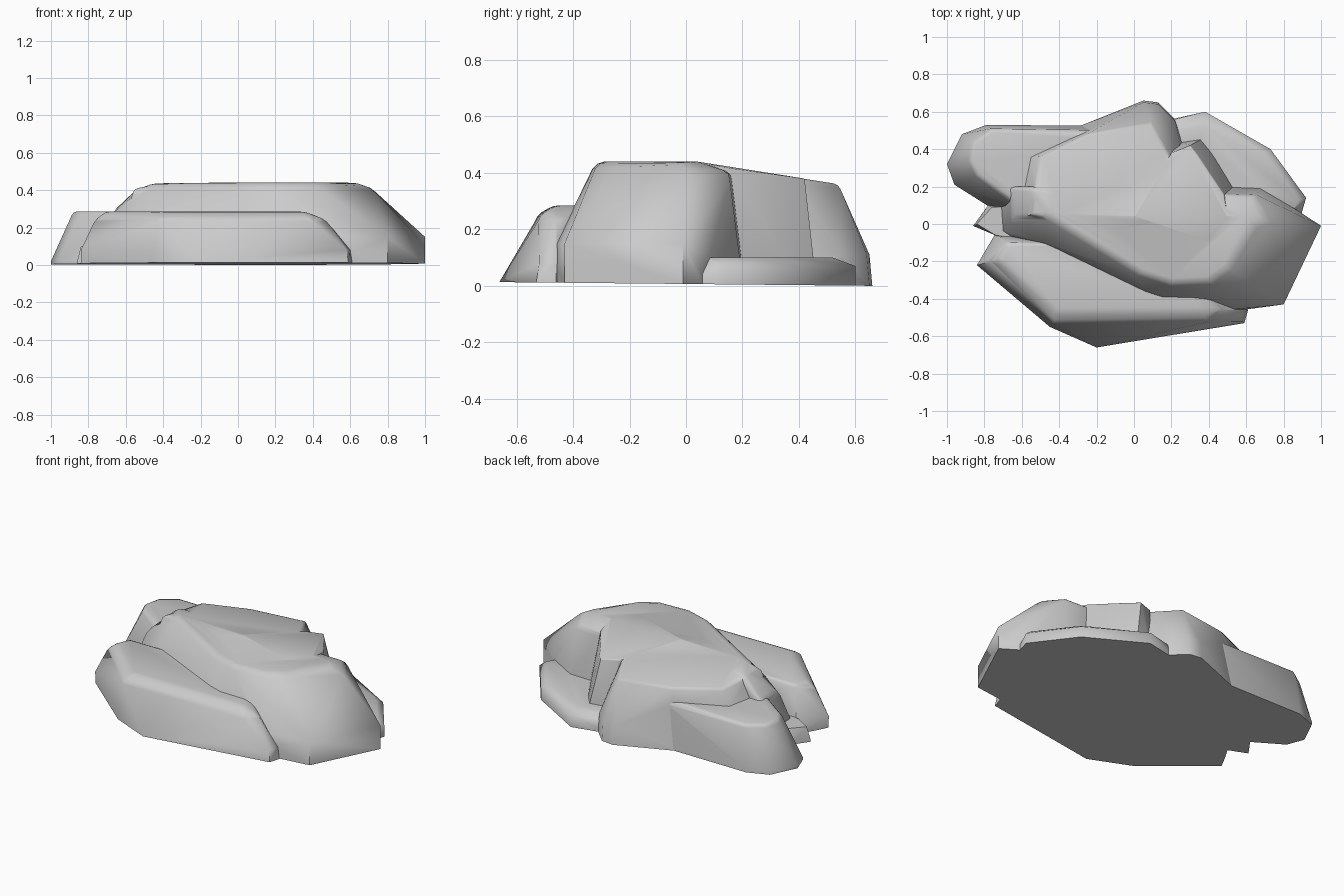
import bpy, bmesh, math


def boulder(name, points, bevel=0.03):
    """Convex chunk of rock with softened upper edges; its foot runs below ground."""
    foot = [(x, y, -0.1) for x, y, z in points if z <= 0.02]
    bm = bmesh.new()
    for p in points + foot:
        bm.verts.new(p)
    bmesh.ops.convex_hull(bm, input=bm.verts[:])
    loose = [v for v in bm.verts if not v.link_faces]
    bmesh.ops.delete(bm, geom=loose, context='VERTS')
    bmesh.ops.dissolve_limit(bm, angle_limit=math.radians(3), verts=bm.verts[:], edges=bm.edges[:])
    bmesh.ops.recalc_face_normals(bm, faces=bm.faces[:])
    sharp = [e for e in bm.edges if min(v.co.z for v in e.verts) > 0.2
             and e.calc_face_angle(0) > math.radians(20)]
    bmesh.ops.bevel(bm, geom=sharp, offset=bevel, segments=2, profile=0.5,
                    affect='EDGES', clamp_overlap=True)
    me = bpy.data.meshes.new(name)
    bm.to_mesh(me)
    bm.free()
    ob = bpy.data.objects.new(name, me)
    bpy.context.collection.objects.link(ob)
    return ob


def ring(z, *xy):
    return [(x, y, z) for x, y in xy]


# main mass with the flat plateau and the right-hand shoulder
main = boulder("rock", ring(0.44, (-0.46, 0.04), (-0.24, -0.09), (0.04, -0.27), (0.2, -0.32),
                            (0.4, -0.31), (0.5, -0.24), (0.64, 0.0), (0.58, 0.04), (-0.4, 0.04))
               + [(0.71, 0.02, 0.42), (0.64, 0.16, 0.40), (-0.54, 0.2, 0.41)]
               + ring(0.285, (-0.66, 0.02), (-0.67, 0.2), (-0.48, -0.1))
               + ring(0.15, (1.0, -0.01), (0.8, -0.43), (0.5, -0.46), (0.1, -0.45))
               + ring(0.02, (1.0, -0.01), (0.8, -0.43), (0.5, -0.47), (0.1, -0.47),
                      (-0.72, -0.06), (-0.74, 0.2), (0.68, 0.2)))

# rear mass sloping down to the back
rear = boulder("rear_rock", ring(0.44, (-0.4, 0.04), (-0.1, -0.05), (0.3, 0.04))
               + [(-0.55, 0.05, 0.41), (-0.5, 0.36, 0.385), (-0.25, 0.48, 0.37),
                  (0.09, 0.54, 0.36), (0.18, 0.38, 0.385), (0.3, 0.1, 0.43)]
               + ring(0.11, (0.05, 0.65), (0.13, 0.64), (0.22, 0.55))
               + ring(0.0, (0.05, 0.66), (0.13, 0.65), (0.22, 0.56), (0.34, 0.2),
                      (-0.3, 0.52), (-0.7, 0.35), (-0.7, 0.0), (0.0, -0.2)), 0.025)

# ridge on the rear right, split from the rear mass by a notch
ridge = boulder("rear_ridge", ring(0.44, (0.0, 0.04), (0.4, -0.1), (0.5, 0.04))
                + [(0.2, 0.38, 0.385), (0.3, 0.42, 0.38), (0.34, 0.37, 0.385), (0.48, 0.16, 0.415)]
                + ring(0.02, (0.24, 0.44), (0.37, 0.46), (0.42, 0.4), (0.56, 0.17), (0.5, -0.1), (0.0, 0.0)), 0.02)

# long front slab
front = boulder("front_rock", ring(0.285, (-0.68, -0.1), (-0.71, -0.2), (-0.41, -0.47), (0.36, -0.465),
                                   (0.3, -0.3), (-0.3, -0.1))
                + ring(0.25, (-0.76, -0.2), (-0.43, -0.53), (0.39, -0.52), (0.46, -0.46))
                + ring(0.08, (-0.84, -0.22), (-0.45, -0.55), (0.58, -0.52), (0.6, -0.46))
                + ring(0.015, (-0.83, -0.22), (-0.45, -0.55), (-0.2, -0.66), (0.14, -0.59),
                       (0.59, -0.53), (0.61, -0.46), (0.3, -0.2), (-0.74, -0.05)), 0.02)

# rear left lobe
lobe = boulder("left_lobe", ring(0.287, (-0.88, 0.34), (-0.86, 0.44), (-0.76, 0.51), (-0.2, 0.5),
                                 (-0.3, 0.1), (-0.62, 0.1), (-0.84, 0.26))
               + ring(0.02, (-1.0, 0.32), (-0.92, 0.48), (-0.79, 0.53), (-0.2, 0.525),
                      (-0.3, 0.1), (-0.77, 0.09), (-0.96, 0.21)), 0.02)

# low ledges around the foot
ledge = boulder("low_ledge", ring(0.1, (0.2, 0.5), (0.38, 0.52), (0.7, 0.37), (0.88, 0.13), (0.8, 0.0), (0.2, 0.1))
                + ring(0.07, (0.22, 0.56), (0.38, 0.6), (0.73, 0.4), (0.92, 0.14))
                + ring(0.02, (0.2, 0.56), (0.38, 0.6), (0.73, 0.4), (0.92, 0.14), (0.88, 0.0), (0.2, 0.1)))
foot = boulder("left_foot", ring(0.1, (-0.84, 0.0), (-0.76, 0.09), (-0.5, 0.1), (-0.5, -0.1), (-0.74, -0.06))
               + ring(0.02, (-0.86, -0.01), (-0.78, 0.1), (-0.5, 0.1), (-0.5, -0.12), (-0.72, -0.07)))

# fuse every chunk into one rock
bpy.context.view_layer.objects.active = main
main.select_set(True)
for part in (rear, ridge, front, lobe, ledge, foot):
    mod = main.modifiers.new("fuse", 'BOOLEAN')
    mod.operation = 'UNION'
    mod.solver = 'EXACT'
    mod.object = part
    bpy.ops.object.modifier_apply(modifier=mod.name)
    bpy.data.objects.remove(part, do_unlink=True)

# slice the underside flat, tilted very slightly to the back
bm = bmesh.new()
bm.from_mesh(main.data)
cut = bmesh.ops.bisect_plane(bm, geom=bm.verts[:] + bm.edges[:] + bm.faces[:],
                             plane_co=(0, 0.66, 0), plane_no=(0, 0.01, 1), clear_inner=True)
rim = [e for e in bm.edges if e.is_boundary]
bmesh.ops.triangle_fill(bm, edges=rim, use_beauty=True, normal=(0, 0, -1))
bmesh.ops.recalc_face_normals(bm, faces=bm.faces[:])
bm.to_mesh(main.data)
bm.free()

bpy.ops.object.shade_smooth_by_angle(angle=math.radians(55))
